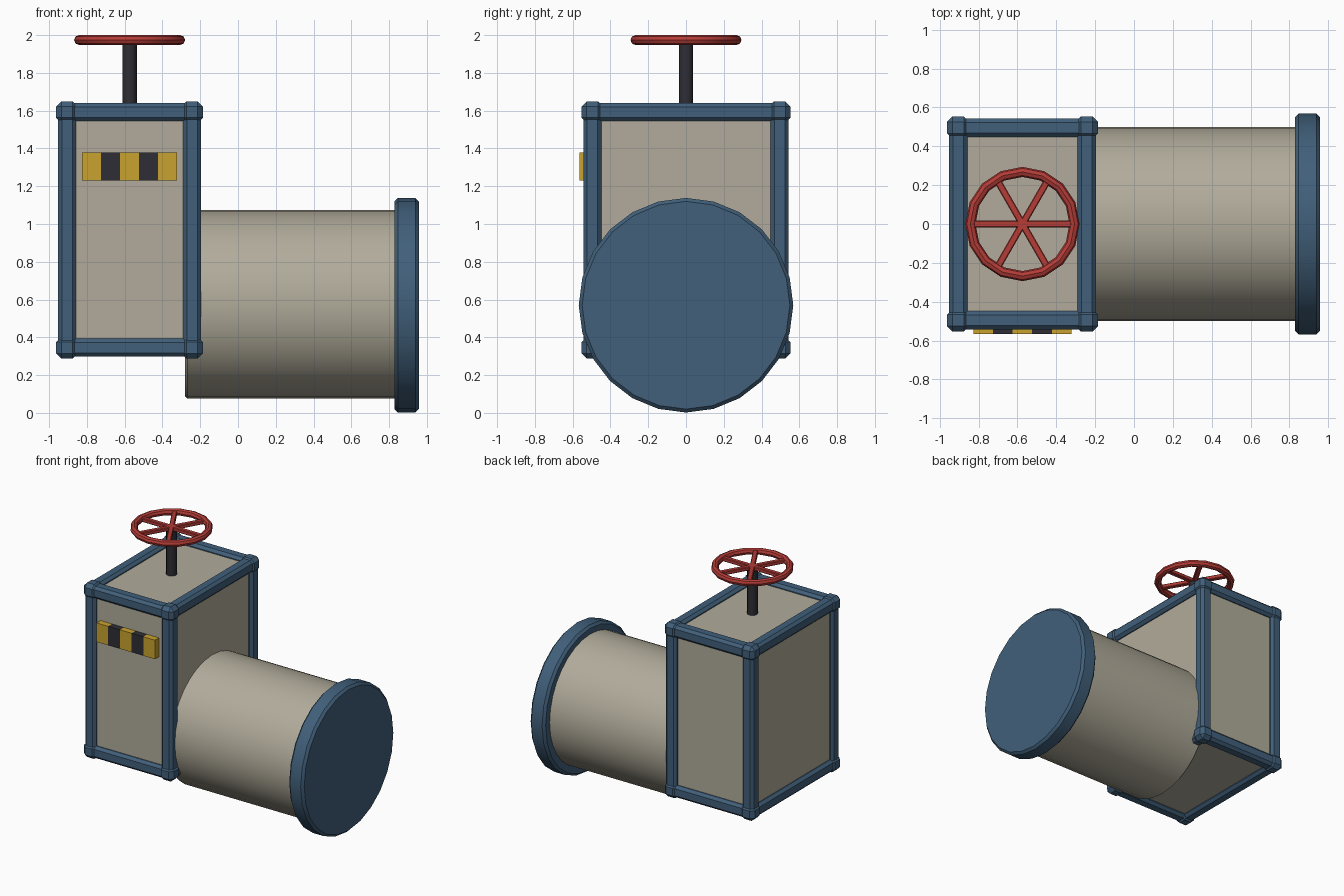
import bpy, math
from mathutils import Vector

if "Cube" in bpy.data.objects:
    bpy.data.objects.remove(bpy.data.objects["Cube"])


def mat(name, rgb):
    m = bpy.data.materials.new(name)
    m.diffuse_color = (*rgb, 1)
    m.use_nodes = True
    m.node_tree.nodes["Principled BSDF"].inputs["Base Color"].default_value = m.diffuse_color
    return m


BLUE = mat("steel_blue", (0.052, 0.115, 0.195))
CREAM = mat("warm_grey", (0.44, 0.41, 0.325))
RED = mat("valve_red", (0.46, 0.045, 0.038))
YELLOW = mat("warning_yellow", (0.58, 0.36, 0.028))
DARK = mat("dark_metal", (0.027, 0.027, 0.035))


def finish(name, material, bevel=0, smooth=False):
    ob = bpy.context.object
    ob.name = name
    ob.data.materials.append(material)
    if bevel:
        b = ob.modifiers.new("bevel", 'BEVEL')
        b.width = bevel
        b.segments = 1
        b.limit_method = 'ANGLE'
        b.angle_limit = math.radians(40)
    if smooth:
        bpy.ops.object.shade_smooth_by_angle(angle=math.radians(35))
    return ob


def box(name, lo, hi, material, bevel=0):
    lo, hi = Vector(lo), Vector(hi)
    bpy.ops.mesh.primitive_cube_add(size=1, location=(lo + hi) / 2)
    bpy.context.object.scale = hi - lo
    bpy.ops.object.transform_apply(location=False, rotation=False, scale=True)
    return finish(name, material, bevel)


def block(name, centre, size, material, bevel=0):
    c, s = Vector(centre), Vector(size) / 2
    return box(name, c - s, c + s, material, bevel)


def x_cylinder(name, x0, x1, z, r, material, bevel, sides):
    bpy.ops.mesh.primitive_cylinder_add(vertices=sides, radius=r, depth=x1 - x0,
                                        location=((x0 + x1) / 2, 0, z),
                                        rotation=(0, math.pi / 2, 0))
    return finish(name, material, bevel, True)


# Housing panels and frame
X, Y, Z = (-0.905, -0.243), (-0.496, 0.496), (0.345, 1.592)
CX = sum(X) / 2
box("housing_body", (X[0] - 0.02, Y[0] - 0.02, Z[0] - 0.02),
    (X[1] + 0.02, Y[1] + 0.02, Z[1] + 0.02), CREAM)
T = 0.095
for x in X:
    for y in Y:
        block("frame_post", (x, y, sum(Z) / 2), (T, T, Z[1] - Z[0]), BLUE, 0.02)
        for z in Z:
            block("frame_corner", (x, y, z), (0.115, 0.115, 0.115), BLUE, 0.028)
for z in Z:
    for x in X:
        block("frame_side_rail", (x, 0, z), (T, Y[1] - Y[0], T), BLUE, 0.02)
    for y in Y:
        block("frame_cross_rail", (CX, y, z), (X[1] - X[0], T, T), BLUE, 0.02)

# Outlet pipe and end flange
x_cylinder("outlet_pipe", -0.28, 0.86, 0.575, 0.5, CREAM, 0.012, 32)
x_cylinder("end_flange", 0.828, 0.957, 0.57, 0.568, BLUE, 0.018, 24)

# Striped warning plate
W = 0.101
for i in range(5):
    x = -0.827 + i * W
    box("warning_stripe", (x, -0.565, 1.23), (x + W, -0.51, 1.378),
        DARK if i % 2 else YELLOW)

# Valve stem
bpy.ops.mesh.primitive_cylinder_add(vertices=12, radius=0.038, depth=0.36,
                                    location=(CX, 0, 1.785))
finish("valve_stem", DARK, 0.006, True)
# Collar-free foot down to the roof panel
bpy.ops.mesh.primitive_cylinder_add(vertices=12, radius=0.03, depth=0.04,
                                    location=(CX, 0, 1.62))
finish("valve_stem_foot", DARK)

# Handwheel rim and spokes
bpy.ops.mesh.primitive_torus_add(major_segments=16, minor_segments=8,
                                 major_radius=0.268, minor_radius=0.026,
                                 location=(CX, 0, 1.974))
finish("handwheel_rim", RED, 0, True)
for i in range(3):
    s = block("handwheel_spoke", (CX, 0, 1.974), (0.52, 0.036, 0.03), RED, 0.005)
    s.rotation_euler.z = i * math.pi / 3
